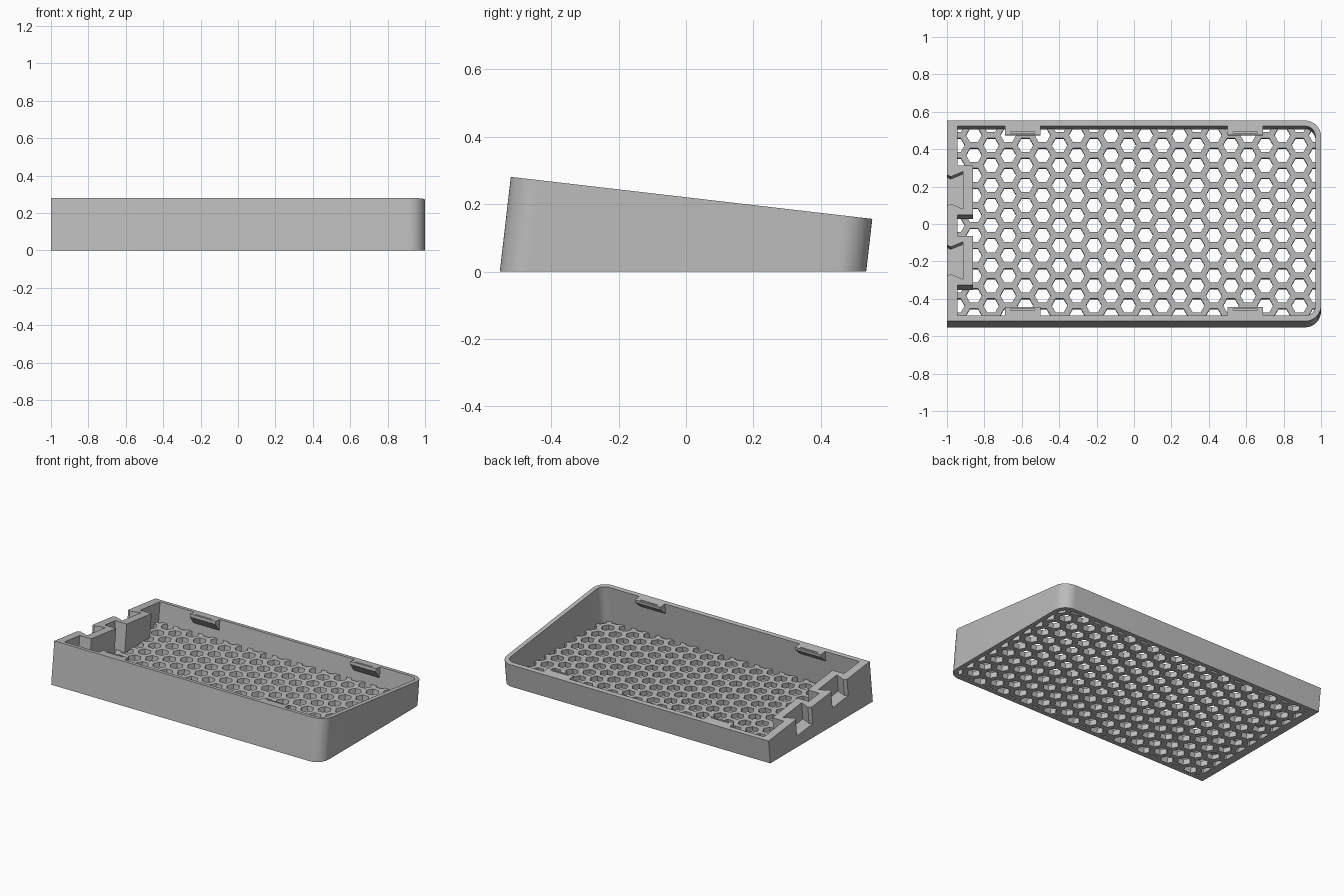
import bpy, bmesh, math

if "Cube" in bpy.data.objects:
    bpy.data.objects.remove(bpy.data.objects["Cube"])

# The rim plane is tilted about x; (x, v) lie in that plane, w runs along its normal.
TILT = math.radians(6.63)
C, S = math.cos(TILT), math.sin(TILT)
Y0, Z0 = 0.0165, 0.219

grey = bpy.data.materials.new("light_grey")
grey.diffuse_color = (0.5, 0.5, 0.5, 1)
grey.use_nodes = True
grey.node_tree.nodes["Principled BSDF"].inputs["Base Color"].default_value = grey.diffuse_color


def at_w(w):
    return lambda x, v: (x, Y0 + v * C + w * S, Z0 - v * S + w * C)


def at_z(z):
    return lambda x, v: at_w((z - Z0 + v * S) / C)(x, v)


def finish(name, bm):
    bmesh.ops.recalc_face_normals(bm, faces=bm.faces)
    me = bpy.data.meshes.new(name)
    bm.to_mesh(me)
    bm.free()
    me.materials.append(grey)
    ob = bpy.data.objects.new(name, me)
    bpy.context.collection.objects.link(ob)
    return ob


def add_loft(bm, lower, upper):
    a = [bm.verts.new(p) for p in lower]
    b = [bm.verts.new(p) for p in upper]
    bm.faces.new(a)
    bm.faces.new(b)
    for i in range(len(a)):
        j = (i + 1) % len(a)
        bm.faces.new((a[i], a[j], b[j], b[i]))


def prisms(name, outlines, low, high):
    bm = bmesh.new()
    for pts in outlines:
        add_loft(bm, [low(*p) for p in pts], [high(*p) for p in pts])
    return finish(name, bm)


def activate(ob):
    bpy.ops.object.select_all(action='DESELECT')
    ob.select_set(True)
    bpy.context.view_layer.objects.active = ob


def cut(ob, cutter):
    mod = ob.modifiers.new("cut", 'BOOLEAN')
    mod.operation, mod.solver, mod.object = 'DIFFERENCE', 'EXACT', cutter
    activate(ob)
    bpy.ops.object.modifier_apply(modifier=mod.name)


def remove(ob):
    bpy.data.objects.remove(ob, do_unlink=True)


def outline(left, right, half, r, n=12):
    """Rectangle with rounded corners on its right end only."""
    pts = [(left, half), (left, -half)]
    for sy, start in ((-1, -90), (1, 0)):
        for i in range(n + 1):
            a = math.radians(start + 90 * i / n)
            pts.append((right - r + r * math.cos(a), sy * (half - r) + r * math.sin(a)))
    return pts


# Perimeter walls
outer = outline(-1, 1, 0.54, 0.085)
inner = outline(-0.945, 0.97, 0.51, 0.055)
bm = bmesh.new()
rings = [[bm.verts.new(f(*p)) for p in pts] for pts, f in
         ((outer, at_z(0)), (outer, at_w(0)), (inner, at_w(0)), (inner, at_z(0)))]
for k in range(4):
    a, b = rings[k], rings[(k + 1) % 4]
    for i in range(len(a)):
        j = (i + 1) % len(a)
        bm.faces.new((a[i], a[j], b[j], b[i]))
walls = finish("walls", bm)

# Honeycomb floor
floor = prisms("honeycomb_floor", [inner], at_z(0), at_z(0.035))
DX, DV, R = 0.0916, 0.1065, 0.0425
hexes = []
for k in range(-1, 21):
    cx = 0.885 - DX * k
    for row in range(-6, 7):
        cv = -0.002 + DV * (row + 0.5 * (k % 2))
        if abs(cv) < 0.54:
            hexes.append([(cx + R * math.cos(math.radians(60 * i)),
                           cv + R * math.sin(math.radians(60 * i))) for i in range(6)])
cutter = prisms("hex_cutter", hexes, at_z(-0.05), at_z(0.08))
cut(floor, cutter)
remove(cutter)

# Joint blocks with dovetail slots in the left wall
centres = (0.165, -0.213)
blocks = prisms("joint_blocks",
                [[(-0.945, c - 0.133), (-0.86, c - 0.133), (-0.86, c + 0.133), (-0.945, c + 0.133)]
                 for c in centres], at_z(0.03), at_w(0))
half_slot = [(-1.02, 0.095), (-0.98, 0.073), (-0.915, 0.1)]
slots = [[(x, c - h) for x, h in half_slot] + [(x, c + h) for x, h in reversed(half_slot)]
         for c in centres]
cutter = prisms("slot_cutter", slots, at_w(-0.115), at_w(0.05))
cut(walls, cutter)
cut(blocks, cutter)
remove(cutter)

# Snap clips under the rim of the long walls
profile = [(0.51, 0), (0.463, 0), (0.463, -0.02), (0.51, -0.07)]
bm = bmesh.new()
grooves = []
for side in (-1, 1):
    for cx in (-0.595, 0.595):
        add_loft(bm, *[[at_w(w)(cx + dx, side * v) for v, w in profile] for dx in (-0.095, 0.095)])
        grooves.append([(cx - 0.065, side * 0.473), (cx + 0.065, side * 0.473),
                        (cx + 0.065, side * 0.479), (cx - 0.065, side * 0.479)])
clips = finish("snap_clips", bm)
cutter = prisms("groove_cutter", grooves, at_w(-0.012), at_w(0.03))
cut(clips, cutter)
remove(cutter)

# Smooth the rounded corners, keep everything else crisp
activate(walls)
bpy.ops.object.shade_smooth_by_angle(angle=math.radians(30))
